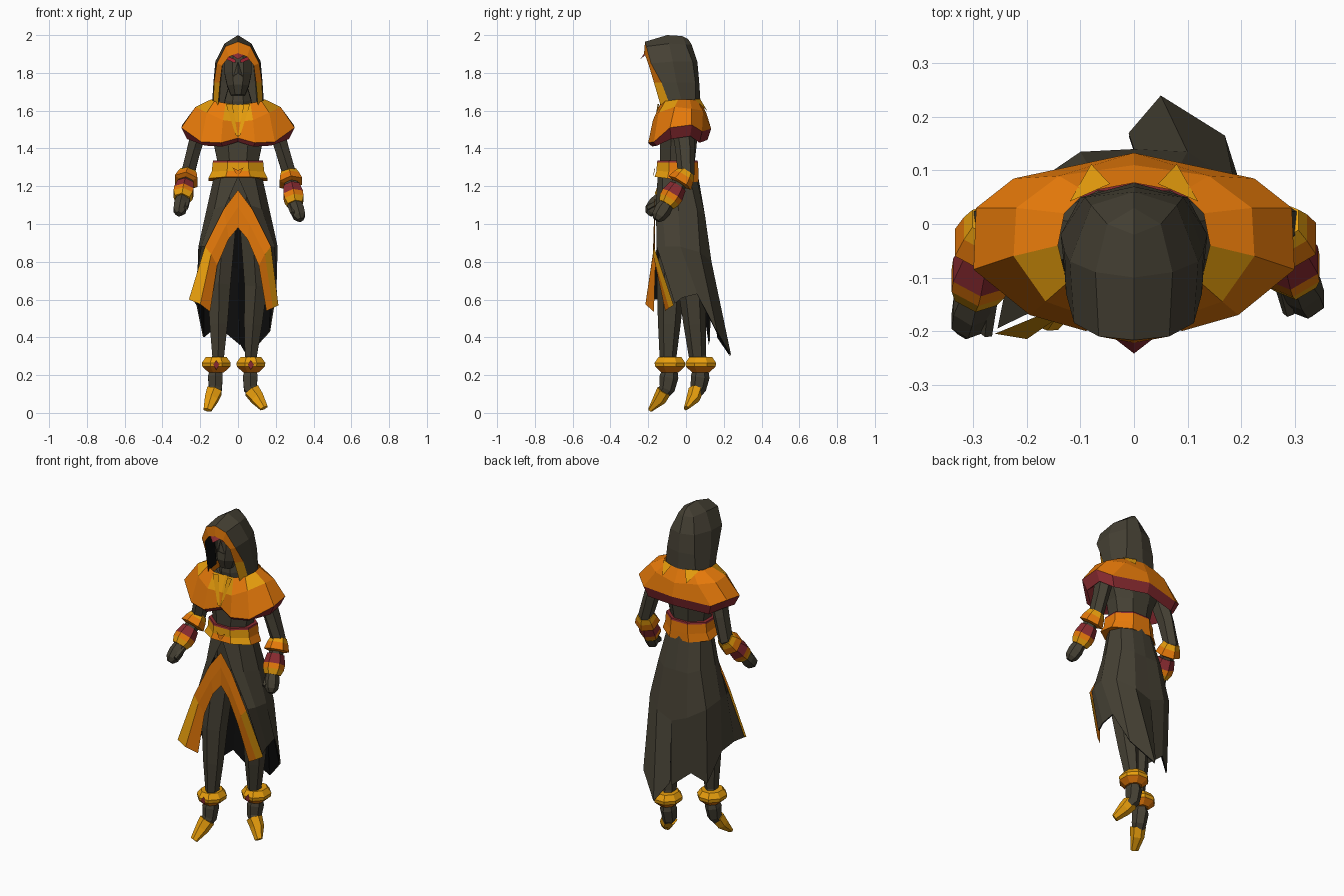
import bpy, bmesh, math
from mathutils import Vector as V

GREY, ORANGE, YELLOW, MAROON, RED, BLACK = range(6)
MATS = []
for name, rgb in (("charcoal cloth", (0.060, 0.052, 0.034)), ("orange cloth", (0.80, 0.195, 0.003)),
                  ("yellow trim", (0.80, 0.34, 0.004)), ("maroon lining", (0.25, 0.024, 0.03)),
                  ("red mark", (0.45, 0.02, 0.04)), ("black inside", (0.004, 0.004, 0.004))):
    MATS.append(bpy.data.materials.new(name))
    MATS[-1].diffuse_color = (*rgb, 1)

def finish(name, bm, ref=None, mirror=False, inward=False):
    bmesh.ops.remove_doubles(bm, verts=bm.verts, dist=0.0005)
    bm.normal_update()
    if ref is None:
        bmesh.ops.recalc_face_normals(bm, faces=bm.faces)
    else:  # open sheets: turn each face away from a reference point
        for f in bm.faces:
            if (f.normal.dot(f.calc_center_median() - V(ref)) < 0) != inward:
                f.normal_flip()
    me = bpy.data.meshes.new(name)
    bm.to_mesh(me)
    bm.free()
    ob = bpy.data.objects.new(name, me)
    bpy.context.collection.objects.link(ob)
    for m in MATS:
        me.materials.append(m)
    if mirror:
        ob.modifiers.new("mirror", 'MIRROR').use_axis = (True, False, False)
    return ob

def sheet(name, cols, colour, ref, mirror=False, inward=False):
    """Grid of faces between columns of points; colour(column, row)."""
    bm = bmesh.new()
    for i in range(len(cols) - 1):
        for j in range(len(cols[0]) - 1):
            quad = (cols[i][j], cols[i + 1][j], cols[i + 1][j + 1], cols[i][j + 1])
            pts = list(dict.fromkeys(tuple(p) for p in quad))
            if len(pts) > 2:
                bm.faces.new([bm.verts.new(p) for p in pts]).material_index = colour(i, j)
    return finish(name, bm, ref, mirror, inward)

def tube(name, rings, mats, n=6, turn=0.5):
    """Loft through rings (x, y, z, rx, ry), square to the path."""
    bm = bmesh.new()
    loops, c = [], [V(r[:3]) for r in rings]
    for k, r in enumerate(rings):
        t = (c[min(k + 1, len(c) - 1)] - c[max(k - 1, 0)]).normalized()
        u = (V((1, 0, 0)) - t * t.x).normalized()
        w = t.cross(u)
        loops.append([bm.verts.new(c[k] + u * r[3] * math.cos(a) + w * r[4] * math.sin(a))
                      for a in [(q + turn) * math.tau / n for q in range(n)]])
    for k in range(len(loops) - 1):
        for q in range(n):
            p = (q + 1) % n
            bm.faces.new((loops[k][q], loops[k][p], loops[k + 1][p],
                          loops[k + 1][q])).material_index = mats[k % len(mats)]
    bm.faces.new(loops[0]).material_index = mats[0]
    bm.faces.new(loops[-1]).material_index = mats[-1]
    return finish(name, bm)

def plate(name, pts, mat, mirror=False, ref_y=0.5):
    bm = bmesh.new()
    bm.faces.new([bm.verts.new(p) for p in pts]).material_index = mat
    return finish(name, bm, (0, ref_y, pts[0][2]), mirror)

# torso, hips, neck and masked face
tube("torso", [(0, -.04, 1.0, .10, .09), (0, -.045, 1.24, .125, .10), (0, -.045, 1.34, .12, .10),
               (0, -.04, 1.43, .14, .105), (0, -.03, 1.53, .18, .10), (0, -.03, 1.62, .11, .09)], [GREY], 8)
tube("neck", [(0, -.03, 1.58, .09, .085), (0, -.05, 1.66, .075, .075), (0, -.06, 1.74, .05, .05)], [GREY], 8)
tube("face", [(0, -.10, 1.68, .04, .05), (0, -.095, 1.73, .062, .075), (0, -.085, 1.80, .078, .08),
              (0, -.085, 1.87, .078, .075), (0, -.09, 1.92, .05, .06)], [GREY], 8)
plate("nose_ridge", [(0, -.185, 1.80), (.025, -.163, 1.78), (0, -.166, 1.86)], GREY, True)
plate("brow_mark", [(.012, -.167, 1.852), (.065, -.15, 1.872), (.06, -.152, 1.89), (.012, -.169, 1.87)], RED, True)

# hood: columns from the opening to the back, mirrored
HOOD = [[(.13, -.085, 1.63), (.127, -.13, 1.75), (.112, -.185, 1.85), (.066, -.21, 1.94), (0, -.217, 1.965)],
        [(.137, -.02, 1.64), (.13, -.05, 1.75), (.12, -.07, 1.86), (.072, -.09, 1.955), (0, -.10, 2.0)],
        [(.10, .05, 1.64), (.092, .05, 1.75), (.08, .035, 1.86), (.05, 0, 1.95), (0, -.02, 1.995)],
        [(0, .077, 1.64), (0, .07, 1.75), (0, .06, 1.86), (0, .03, 1.95), (0, .01, 1.98)]]
INNER = [(.105, -.135, 1.63), (.095, -.17, 1.75), (.083, -.197, 1.84), (.048, -.213, 1.885), (0, -.222, 1.905)]
LINING = [(.115, -.04, 1.64), (.11, -.06, 1.75), (.10, -.08, 1.84), (.055, -.10, 1.92), (0, -.11, 1.94)]
sheet("hood", HOOD, lambda i, j: GREY, (0, -.07, 1.8), True)
sheet("hood_trim", [HOOD[0], INNER], lambda i, j: YELLOW if j == 0 else ORANGE, (0, .3, 1.7), True)
sheet("hood_lining", [INNER, LINING], lambda i, j: BLACK, (0, -.1, 1.75), True, True)
plate("hood_point", [(0, -.22, 1.905), (.035, -.215, 1.895), (0, -.242, 1.872)], MAROON, True)

# shoulder cape with maroon turned-under hem
CAPE = [[(0, -.12, 1.63), (0, -.155, 1.54), (0, -.165, 1.455)],
        [(.065, -.135, 1.64), (.08, -.175, 1.55), (.09, -.20, 1.43)],
        [(.125, -.11, 1.65), (.165, -.145, 1.59), (.195, -.17, 1.435)],
        [(.142, -.04, 1.66), (.225, -.06, 1.62), (.30, -.085, 1.51)],
        [(.13, .02, 1.66), (.22, .03, 1.61), (.295, .03, 1.525)],
        [(.09, .06, 1.655), (.14, .09, 1.60), (.225, .085, 1.49)],
        [(0, .077, 1.655), (0, .11, 1.58), (0, .133, 1.505)]]
for i, col in enumerate(CAPE):
    x, y, z = col[-1]
    col += [(x * .9, -.03 + (y + .03) * .88, z - (.06 if i > 2 else .02)),
            (x * .6, -.03 + (y + .03) * .6, z + .02)]
sheet("shoulder_cape", CAPE, lambda i, j: MAROON if j > 1 else
      YELLOW if j == 0 and i in (0, 2) else ORANGE, (0, -.03, 1.54), True)
plate("collar_band", [(.03, -.143, 1.635), (.064, -.15, 1.635), (.012, -.178, 1.47), (0, -.174, 1.46)], YELLOW, True)
plate("cape_back_point", [(.12, .042, 1.662), (.045, .075, 1.662), (.08, .112, 1.60)], YELLOW, True, -.5)

# belt and buckle
belt = tube("belt", [(0, -.045, 1.335, .142, .115), (0, -.045, 1.325, .145, .118),
                     (0, -.045, 1.275, .15, .12), (0, -.05, 1.235, .17, .127)], [MAROON, YELLOW, ORANGE], 8)
for f in belt.data.polygons:
    if f.material_index in (YELLOW, ORANGE):
        diagonal = abs(f.normal.x) > .4 and f.normal.y < -.2
        f.material_index = YELLOW if diagonal or (f.normal.y < -.7 and f.center.z > 1.28) else ORANGE
plate("buckle", [(-.03, -.163, 1.30), (0, -.172, 1.25), (.03, -.163, 1.30), (0, -.17, 1.285)], ORANGE)

# robe skirt: two halves meeting above the back slit, uneven hem, black inside
ROBE = [[(0, -.15, 1.25), (.065, -.16, 1.10), (.172, -.155, .88)],
        [(.09, -.125, 1.25), (.125, -.125, 1.08), (.195, -.11, .88)],
        [(.128, -.05, 1.25), (.168, -.04, 1.07), (.21, -.03, .88)],
        [(.11, .02, 1.25), (.14, .06, 1.07), (.188, .075, .85)],
        [(.06, .055, 1.25), (.08, .10, 1.05), (.10, .135, .80)],
        [(0, .065, 1.25), (0, .10, 1.05), (0, .14, .76)]]
HEM = {-1: [(-.255, -.195, .60), (-.24, -.12, .60), (-.22, -.03, .57), (-.185, .06, .40),
            (-.11, .11, .46), (.01, .125, .36)],
       1: [(.205, -.06, .58), (.207, -.02, .61), (.203, .06, .63), (.17, .165, .43),
           (.05, .24, .30), (-.01, .17, .40)]}
TRIM = [[(0, -.163, 1.18), (.075, -.168, 1.08), (.175, -.17, .88)],
        [(0, -.165, 1.09), (.06, -.17, 1.0), (.142, -.175, .84)],
        [(0, -.163, .98), (.05, -.165, .92), (.11, -.162, .78)]]
TRIM_END = {-1: [(-.26, -.205, .60), (-.20, -.215, .575), (-.148, -.17, .535)],
            1: [(.214, -.065, .57), (.185, -.09, .555), (.15, -.11, .54)]}
for s, side in ((-1, "left"), (1, "right")):
    half = lambda cols, ends: [[(p[0] * s, *p[1:]) for p in c] + [e] for c, e in zip(cols, ends)]
    robe = half(ROBE, HEM[s])
    inside = [[(x * .97, -.02 + (y + .02) * .97, z) for x, y, z in c[1:]] for c in robe]
    sheet(side + "_robe_skirt", robe, lambda i, j: GREY, (0, -.02, .9))
    sheet(side + "_robe_lining", inside, lambda i, j: BLACK, (0, -.02, .9), False, True)
    sheet(side + "_robe_trim", half(TRIM, TRIM_END[s]),
          lambda i, j: YELLOW if i == 0 and j == 2 else ORANGE, (0, .4, .8))

# legs with ankle cuffs and pointed shoes
LEGS = {"left": [(-.075, -.05, 1.0), (-.10, -.08, .68), (-.105, -.095, .30), (-.115, -.085, .25),
                 (-.12, -.09, .13), (-.162, -.19, .015)],
        "right": [(.075, -.02, 1.0), (.095, .03, .68), (.068, .06, .30), (.068, .078, .25),
                  (.065, .075, .13), (.138, -.0, .025)]}
for side, (hip, knee, shin, cuff, ankle, toe) in LEGS.items():
    mid = V(knee).lerp(V(shin), .55)
    tube(side + "_leg", [(*hip, .075, .08), (*knee, .07, .075), (*mid, .055, .06),
                         (*shin, .036, .045), (*cuff, .035, .045)], [GREY], 6)
    x, y, z = cuff
    tube(side + "_ankle_cuff", [(x, y, z + .045, .06, .066), (x, y, z + .015, .083, .088),
                                (x, y, z - .005, .08, .085), (x, y, z - .035, .045, .05)],
         [YELLOW, YELLOW, ORANGE], 8)
    plate(side + "_cuff_gem", [(x - .016, y - .088, z + .005), (x, y - .074, z - .022),
                               (x + .016, y - .088, z + .005), (x, y - .076, z + .028)], MAROON)
    a, t = V(ankle), V(toe)
    tube(side + "_foot", [(x, y, z - .02, .035, .04), (*(a + V((0, 0, .06))), .045, .05),
                          (*(a + V((0, -.01, 0))), .04, .042), (*a.lerp(t, .45), .03, .028)], [GREY], 6)
    tube(side + "_shoe_toe", [(*(a.lerp(t, .1) + V((0, -.015, 0))), .046, .04),
                              (*a.lerp(t, .5), .04, .036), (*t, .024, .012)], [YELLOW], 6)

# arms with layered cuffs and closed hands
ARMS = {"left": [(-.19, -.02, 1.54), (-.232, -.005, 1.40), (-.265, 0, 1.27), (-.292, -.115, 1.15),
                 (-.31, -.185, 1.07)],
        "right": [(.19, -.02, 1.54), (.232, -.005, 1.40), (.27, 0, 1.27), (.298, -.09, 1.125),
                  (.325, -.145, 1.04)]}
for side, pts in ARMS.items():
    sh, up, el, wr, hd = [V(p) for p in pts]
    s = 1 if hd.x > 0 else -1
    along = lambda t, r: (*el.lerp(wr, t), r, r)
    tube(side + "_arm", [(*sh, .05, .06), (*up, .042, .052), (*el, .04, .045), along(.5, .04),
                         along(1, .03)], [GREY], 6)
    tube(side + "_elbow_cuff", [along(-.05, .045), along(.12, .058), along(.36, .07), along(.4, .045)],
         [YELLOW, ORANGE, ORANGE], 6)
    tube(side + "_wrist_cuff", [along(.48, .048), along(.8, .06), along(.97, .058), along(1.15, .045)],
         [MAROON, ORANGE, YELLOW], 6)
    tube(side + "_hand", [(*wr, .03, .035), (*wr.lerp(hd, .6), .04, .045), (*hd, .036, .038),
                          (*wr.lerp(hd, 1.22), .018, .02)], [GREY], 6)
    tube(side + "_thumb", [(*(wr.lerp(hd, .3) - V((s * .03, 0, 0))), .016, .018),
                           (*(hd - V((s * .035, .02, -.015))), .012, .014)], [GREY], 5)
